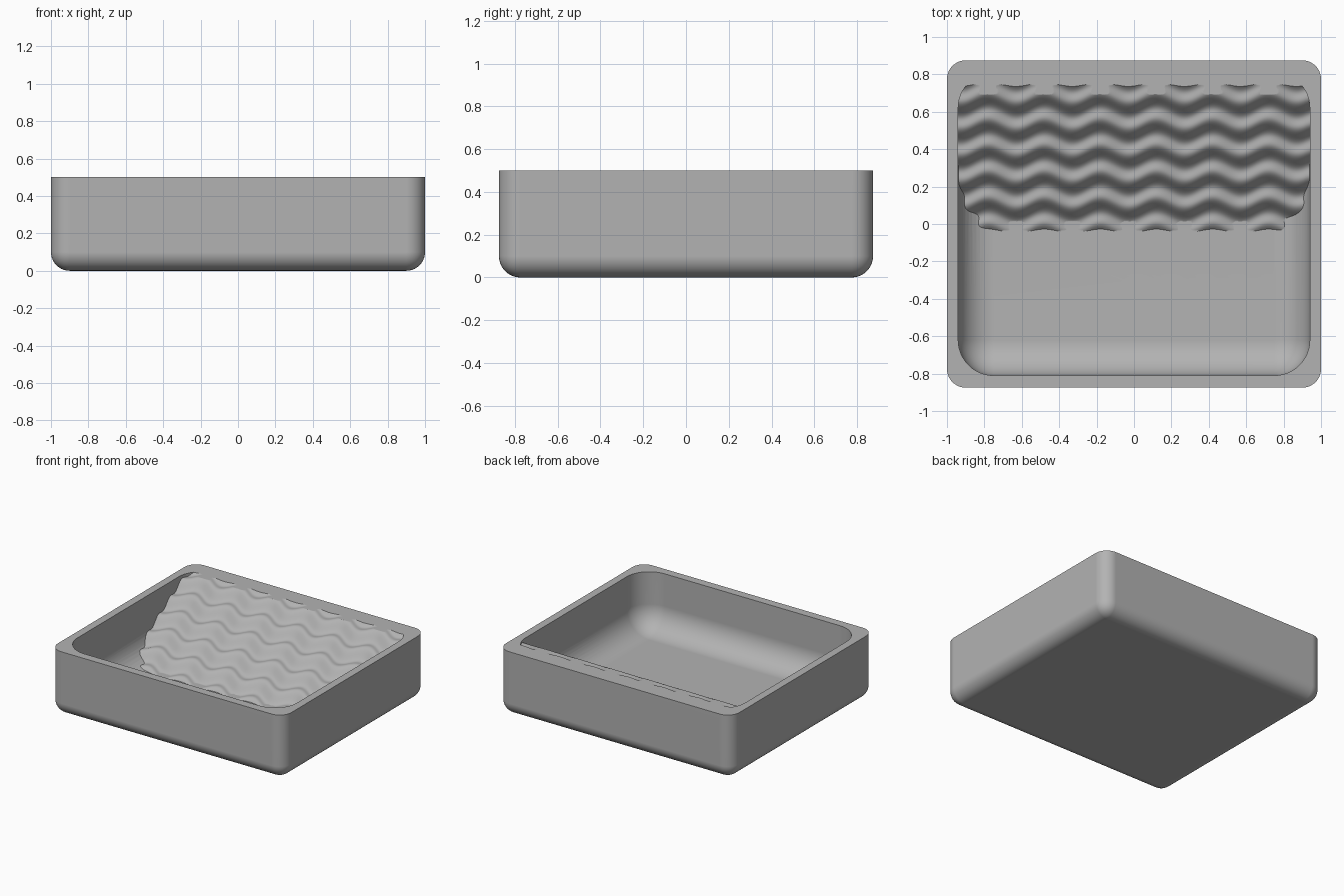
import bpy
import bmesh
from math import sin, cos, pi

cube = bpy.data.objects.get("Cube")
if cube:
    bpy.data.objects.remove(cube, do_unlink=True)

grey = bpy.data.materials.new("plain_grey")
grey.use_nodes = True
grey.diffuse_color = (0.45, 0.45, 0.45, 1)
grey.node_tree.nodes["Principled BSDF"].inputs["Base Color"].default_value = (0.45, 0.45, 0.45, 1)


def make_object(name, bm):
    bmesh.ops.recalc_face_normals(bm, faces=bm.faces)
    mesh = bpy.data.meshes.new(name)
    bm.to_mesh(mesh)
    bm.free()
    mesh.materials.append(grey)
    obj = bpy.data.objects.new(name, mesh)
    bpy.context.collection.objects.link(obj)
    return obj


def rounded_box(name, half_x, half_y, bottom, top, radius, segments):
    """Box with every edge rounded except those around the top."""
    bm = bmesh.new()
    bmesh.ops.create_cube(bm, size=2)
    for v in bm.verts:
        v.co = (v.co.x * half_x, v.co.y * half_y, top if v.co.z > 0 else bottom)
    edges = [e for e in bm.edges if min(v.co.z for v in e.verts) < top]
    bmesh.ops.bevel(bm, geom=edges, offset=radius, segments=segments,
                    profile=0.5, affect='EDGES')
    return make_object(name, bm)


def ramp_height(x, y):
    """Slope with zigzag ripples, rising past the rim at the back."""
    if y > 0.765:
        return 0.65
    shift = 0.025 * cos(2 * pi * (x - 0.12) / 0.3)
    return 0.068 + 0.6 * y + 0.016 * sin(2 * pi * (y - 0.635 - shift) / 0.14)


def ripple_ramp():
    bm = bmesh.new()
    bmesh.ops.create_grid(bm, x_segments=150, y_segments=100, size=1)
    for v in bm.verts:
        x, y = v.co.x * 0.97, 0.34 + v.co.y * 0.5
        v.co = (x, y, ramp_height(x, y))
    # Close the sheet into a solid
    top = list(bm.faces)
    rim = [e for e in bm.edges if e.is_boundary]
    skirt = bmesh.ops.extrude_edge_only(bm, edges=rim)["geom"]
    for v in skirt:
        if isinstance(v, bmesh.types.BMVert):
            v.co.z = -0.2
    bmesh.ops.contextual_create(bm, geom=[e for e in bm.edges if e.is_boundary])
    return make_object("ramp_helper", bm)


def subtract(target, cutter):
    mod = target.modifiers.new("cut", 'BOOLEAN')
    mod.operation = 'DIFFERENCE'
    mod.solver = 'EXACT'
    mod.object = cutter
    bpy.context.view_layer.objects.active = target
    bpy.ops.object.modifier_apply(modifier=mod.name)
    bpy.data.objects.remove(cutter, do_unlink=True)


# Tray body, hollowed by a rounded basin that leaves the ramp standing
tray = rounded_box("tray", 1, 0.875, 0, 0.5, 0.1, 10)
basin = rounded_box("basin_helper", 0.94, 0.81, 0.06, 0.8, 0.19, 12)
subtract(basin, ripple_ramp())
subtract(tray, basin)

# Smooth curves, crisp rim
bpy.ops.object.select_all(action='DESELECT')
tray.select_set(True)
bpy.context.view_layer.objects.active = tray
bpy.ops.object.shade_smooth_by_angle(angle=pi / 6)
weighted = tray.modifiers.new("even_shading", 'WEIGHTED_NORMAL')
weighted.keep_sharp = True
